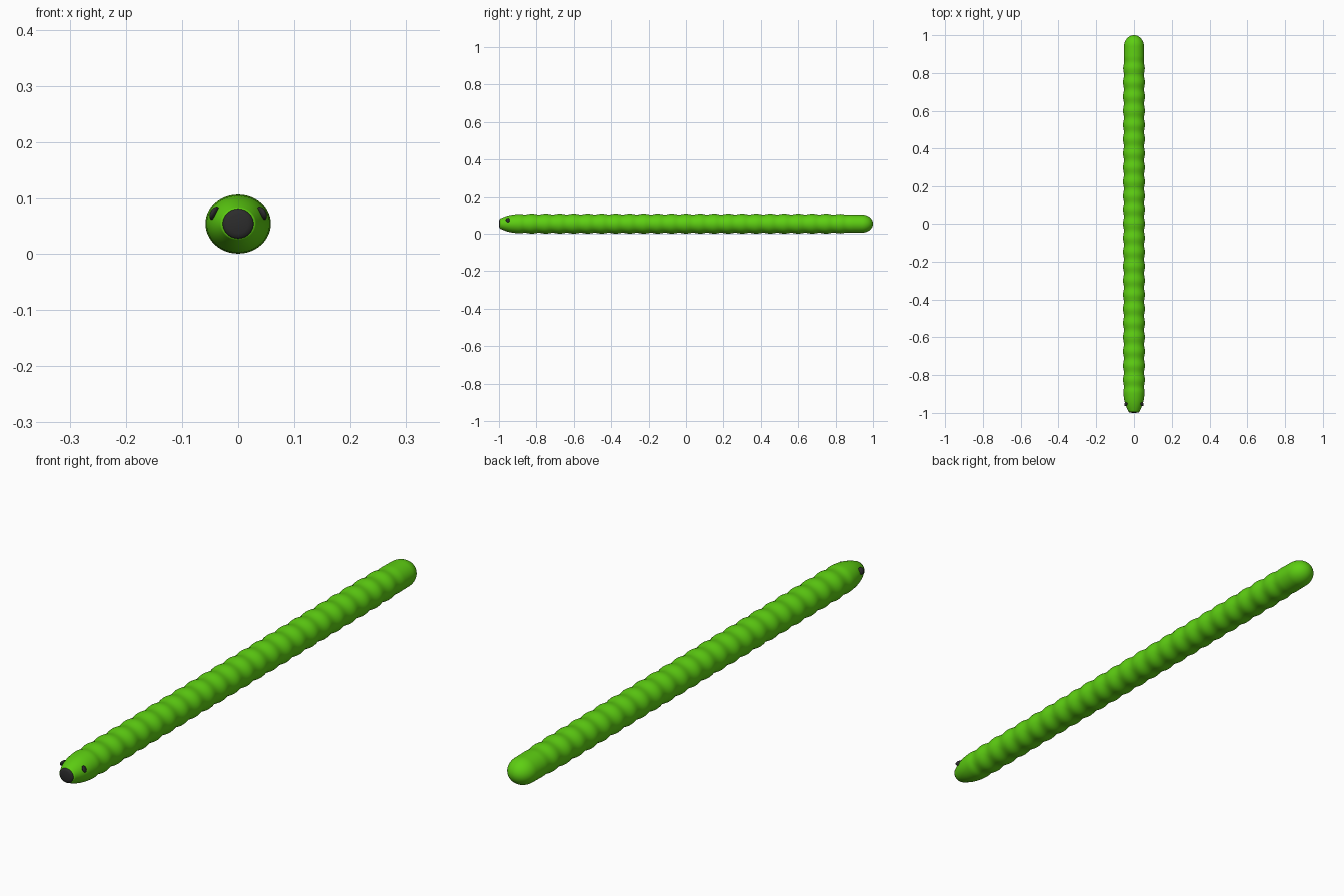
import bpy, bmesh, math
from mathutils import Matrix

if "Cube" in bpy.data.objects:
    bpy.data.objects.remove(bpy.data.objects["Cube"])

def material(name, rgb):
    m = bpy.data.materials.new(name)
    m.diffuse_color = (*rgb, 1)
    m.use_nodes = True
    m.node_tree.nodes["Principled BSDF"].inputs["Base Color"].default_value = m.diffuse_color
    return m

green = material("leaf_green", (0.11, 0.62, 0.006))
dark = material("dark_grey", (0.025, 0.025, 0.025))
ZC = 0.0535

def finish(bm, name, mat):
    bmesh.ops.recalc_face_normals(bm, faces=bm.faces)
    me = bpy.data.meshes.new(name)
    bm.to_mesh(me)
    bm.free()
    ob = bpy.data.objects.new(name, me)
    bpy.context.collection.objects.link(ob)
    me.materials.append(mat)
    for p in me.polygons:
        p.use_smooth = True
    return ob

def revolve(name, profile, mat, flat=1.0, n=48):
    """Rings of (y, radius) around the long axis; flat scales the height."""
    bm = bmesh.new()
    rings = []
    for y, r in profile:
        rings.append([bm.verts.new((r * math.cos(2 * math.pi * i / n), y,
                                    ZC + flat * r * math.sin(2 * math.pi * i / n)))
                      for i in range(n)])
    for a, b in zip(rings, rings[1:]):
        for i in range(n):
            j = (i + 1) % n
            bm.faces.new((a[i], a[j], b[j], b[i]))
    bm.faces.new(rings[0])
    bm.faces.new(rings[-1])
    return finish(bm, name, mat)

# Body: tapered snout, rippled segments, rounded tail
profile = [(-0.985, 0.024), (-0.993, 0.0265), (-0.994, 0.029), (-0.988, 0.032),
           (-0.975, 0.038), (-0.96, 0.044), (-0.945, 0.0485), (-0.93, 0.052), (-0.912, 0.0545)]
steps = 240
for k in range(steps + 1):
    y = -0.9 + 1.8 * k / steps
    base = 0.0557 if y < 0.75 else 0.0557 - 0.0022 * (y - 0.75) / 0.15
    profile.append((y, base + 0.0025 * math.cos(2 * math.pi * (y + 0.9) / 0.075)
                    * min(1, (y + 0.9) / 0.03, (0.9 - y) / 0.05)))
for k in range(13):
    a = math.pi / 2 * k / 12.3
    profile.append((0.94 + 0.06 * math.sin(a), 0.053 * math.cos(a)))
revolve("body", profile, green, 0.915)

# Mouth: slightly domed dark disc at the snout tip
revolve("mouth", [(-0.97, 0.0265), (-0.994, 0.0275), (-0.997, 0.025), (-0.999, 0.018),
                  (-1.0, 0.004)], dark, 0.96)

# Eyes: flattened balls on both sides of the head
for side, label in ((-1, "left"), (1, "right")):
    bm = bmesh.new()
    bmesh.ops.create_uvsphere(bm, u_segments=24, v_segments=16, radius=1)
    rot = Matrix.Rotation(side * math.radians(24), 4, 'Z') @ Matrix.Rotation(-side * math.radians(27), 4, 'Y')
    bm.transform(Matrix.Translation((side * 0.0425, -0.952, 0.072)) @ rot
                 @ Matrix.Diagonal((0.006, 0.0125, 0.0125, 1)))
    finish(bm, "eye_" + label, dark)
